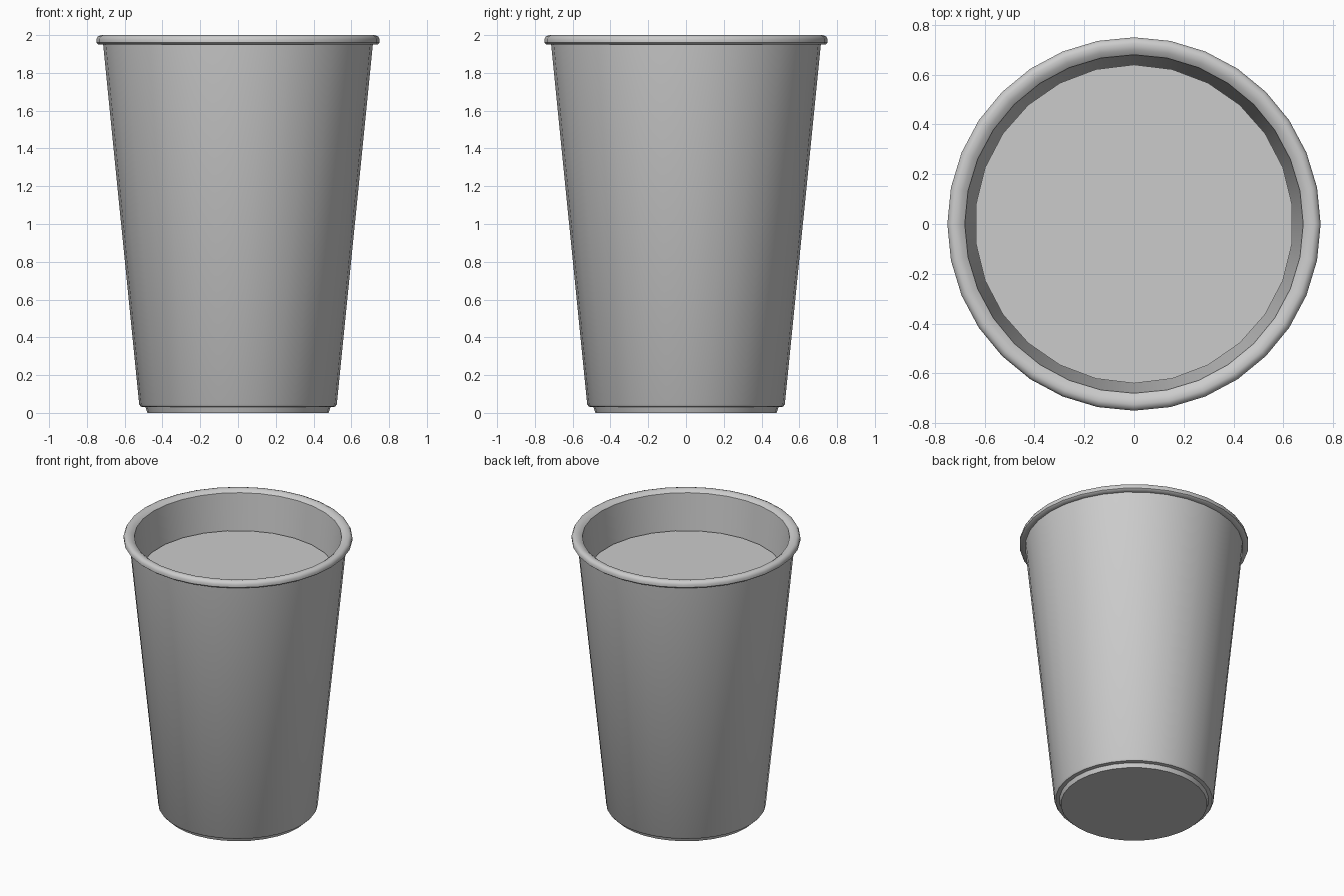
import bpy, bmesh, math

if "Cube" in bpy.data.objects:
    bpy.data.objects.remove(bpy.data.objects["Cube"])


def lathe(name, profile, sides, start=0.0, cap_first=False, cap_last=False, angle=30):
    """Spin a list of (radius, height) points around the z axis."""
    bm = bmesh.new()
    rings = []
    for r, z in profile:
        ring = []
        for i in range(sides):
            a = start + 2 * math.pi * i / sides
            ring.append(bm.verts.new((r * math.cos(a), r * math.sin(a), z)))
        rings.append(ring)
    for low, high in zip(rings, rings[1:]):
        for i in range(sides):
            j = (i + 1) % sides
            bm.faces.new((low[i], low[j], high[j], high[i]))
    if cap_first:
        bm.faces.new(rings[0][::-1])
    if cap_last:
        bm.faces.new(rings[-1])
    mesh = bpy.data.meshes.new(name)
    bm.to_mesh(mesh)
    bm.free()
    obj = bpy.data.objects.new(name, mesh)
    bpy.context.collection.objects.link(obj)
    bpy.ops.object.select_all(action='DESELECT')
    obj.select_set(True)
    bpy.context.view_layer.objects.active = obj
    bpy.ops.object.shade_smooth_by_angle(angle=math.radians(angle))
    return obj


# Cup: recessed foot, tapered wall, rolled rim, inner wall and floor
cup_profile = [
    (0.48, 0.0), (0.49, 0.03), (0.515, 0.033), (0.523, 0.045),  # foot
    (0.714, 1.95),                                              # outer wall
    (0.738, 1.95), (0.75, 1.96), (0.75, 1.978),                 # rim outside
    (0.742, 1.993), (0.725, 2.0), (0.70, 1.995), (0.68, 1.98),  # rim top
    (0.485, 0.05),                                              # inner wall
]
lathe("cup", cup_profile, 32, cap_first=True, cap_last=True, angle=40)

# Drink: flat surface just inside the wall
lathe("drink_surface", [(0.64, 1.725)], 26, start=math.pi / 2, cap_last=True)
